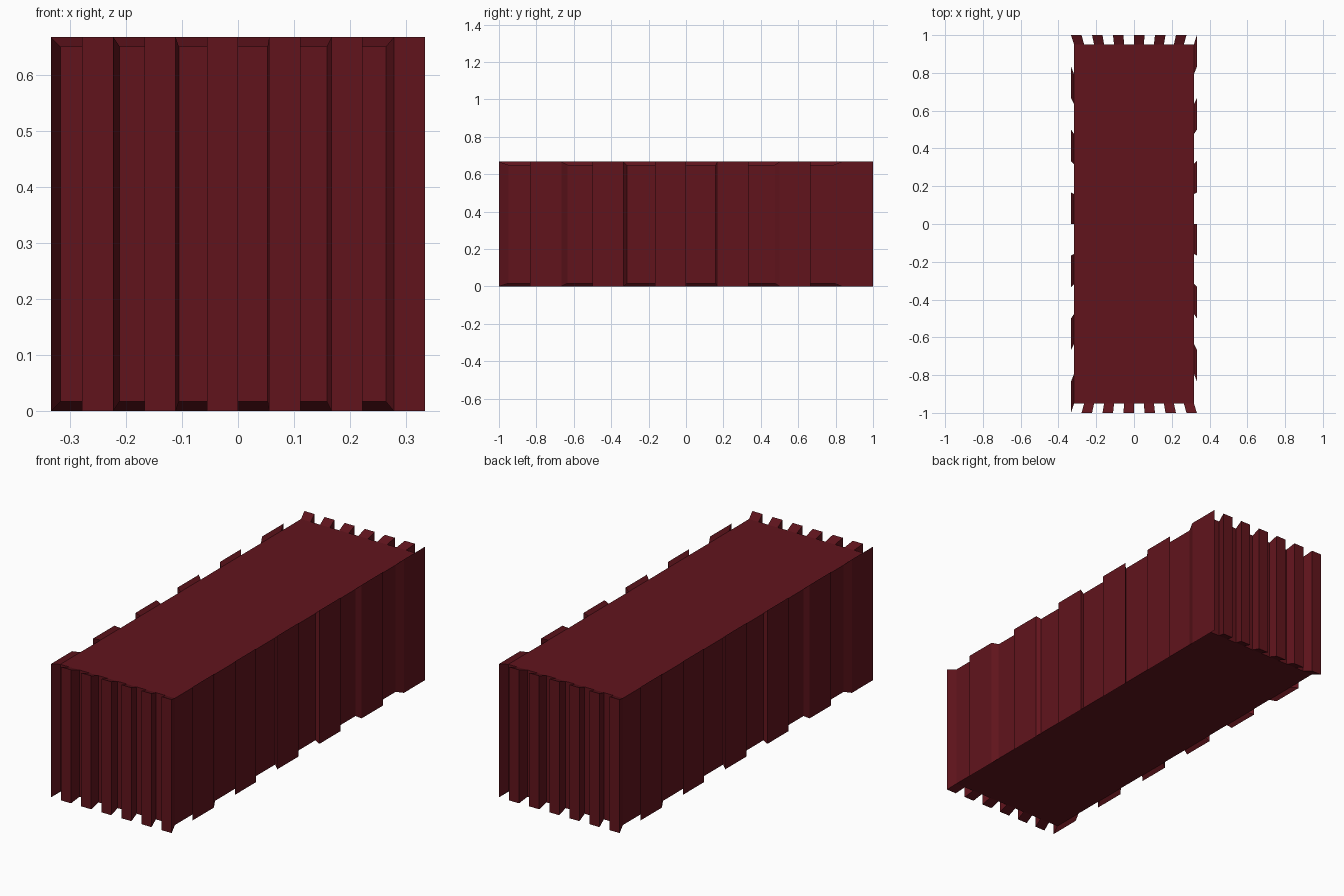
import bpy
import bmesh
from mathutils import Vector

if "Cube" in bpy.data.objects:
    bpy.data.objects.remove(bpy.data.objects["Cube"])

HX, HY, H = 1 / 3, 1.0, 2 / 3      # half width, half length, height
STRIPS = 12                        # strips per wall, alternating rib / recess
CENTRE = Vector((0, 0, H / 2))
INSET = 0.95                       # recessed surfaces shrink towards the centre

paint = bpy.data.materials.new("dark_red_paint")
paint.diffuse_color = (0.12, 0.007, 0.012, 1)
paint.use_nodes = True
paint.node_tree.nodes["Principled BSDF"].inputs["Base Color"].default_value = paint.diffuse_color


def shrink(p):
    return CENTRE + (p - CENTRE) * INSET


def add_face(bm, points):
    bm.faces.new([bm.verts.new(p) for p in points])


def finish(bm, name):
    bmesh.ops.remove_doubles(bm, verts=bm.verts, dist=1e-5)
    mesh = bpy.data.meshes.new(name)
    bm.to_mesh(mesh)
    bm.free()
    mesh.materials.append(paint)
    bpy.context.collection.objects.link(bpy.data.objects.new(name, mesh))


panels, ribs = bmesh.new(), bmesh.new()

# Corrugated walls, walking anticlockwise; the first strip is a rib on the
# long walls' ends and a recess on the short ones, so corners alternate
corners = [Vector(c) for c in ((-HX, -HY, 0), (HX, -HY, 0), (HX, HY, 0), (-HX, HY, 0))]
up = Vector((0, 0, H))
for side in range(4):
    start, end = corners[side], corners[(side + 1) % 4]
    for i in range(STRIPS):
        a = start.lerp(end, i / STRIPS)
        b = start.lerp(end, (i + 1) / STRIPS)
        outer = [a, b, b + up, a + up]
        inner = [shrink(p) for p in outer]
        if i % 2 == 0:
            add_face(panels, inner)
        else:
            # Rib: outer face plus four walls running back to the core
            add_face(ribs, outer)
            for k in range(4):
                n = (k + 1) % 4
                add_face(ribs, [outer[n], outer[k], inner[k], inner[n]])

# Sunken roof and floor
add_face(panels, [shrink(c + up) for c in corners])
add_face(panels, [shrink(c) for c in reversed(corners)])

finish(panels, "container_panels")
finish(ribs, "container_ribs")
